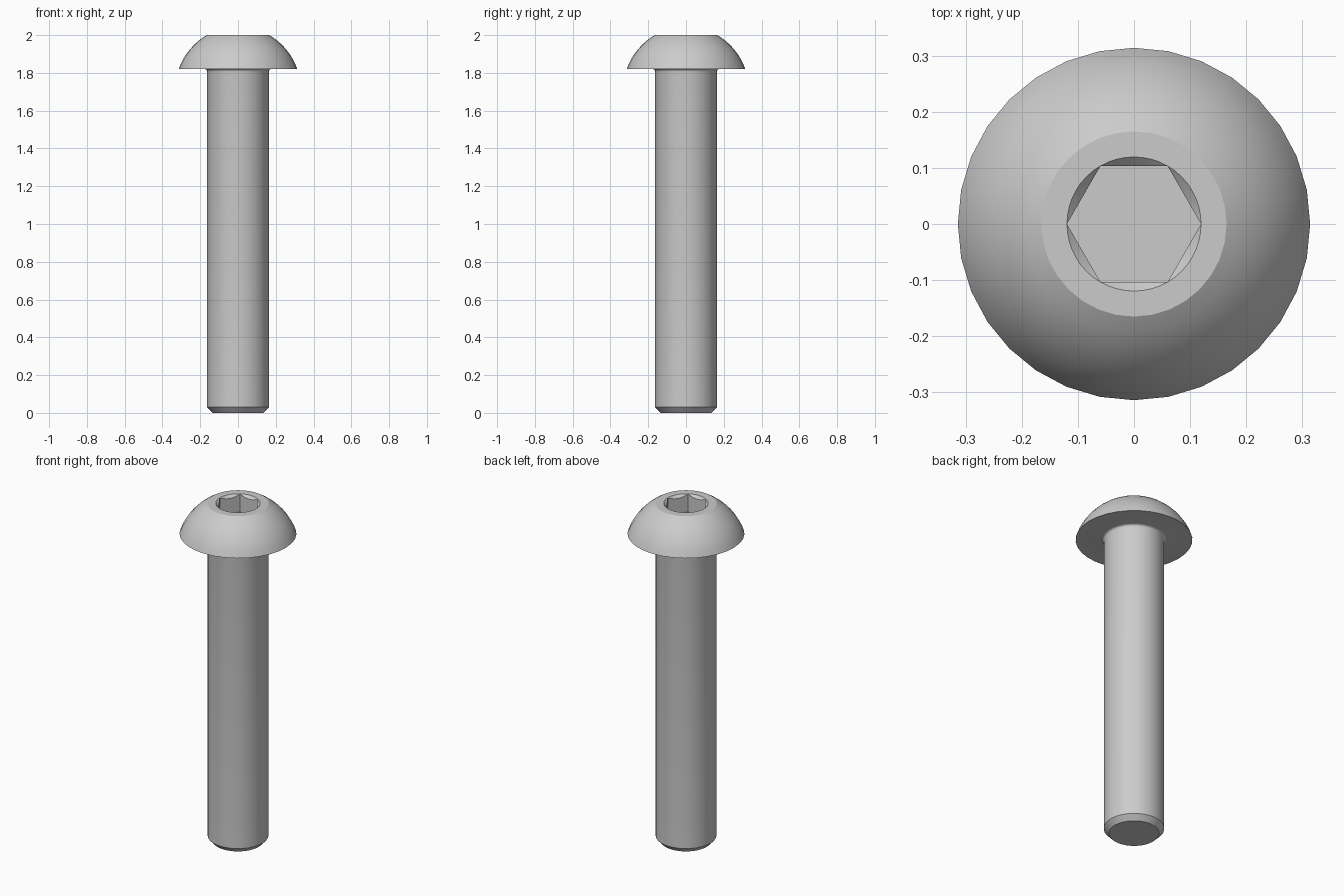
import bpy
import bmesh
from math import sin, cos, pi, sqrt, radians, asin

cube = bpy.data.objects.get("Cube")
if cube:
    bpy.data.objects.remove(cube)

SIDES = 32
HEAD_R, SHAFT_R, TOP_R = 0.314, 0.163, 0.165
HEAD_Z, TOP_Z = 1.82, 2.0
FLAT, CORNER, DEPTH = 0.1035, 0.1195, 0.107   # hex socket
FILLET = 0.014

steel = bpy.data.materials.new("steel grey")
steel.use_nodes = True
steel.diffuse_color = (0.6, 0.6, 0.6, 1)
steel.node_tree.nodes["Principled BSDF"].inputs["Base Color"].default_value = (0.6, 0.6, 0.6, 1)

bm = bmesh.new()


def ring(count, place):
    """Closed ring of vertices; place(angle) gives radius and height."""
    verts = []
    for i in range(count):
        a = 2 * pi * i / count
        r, z = place(a)
        verts.append(bm.verts.new((r * cos(a), r * sin(a), z)))
    return verts


def skin(rings):
    for low, high in zip(rings, rings[1:]):
        n = len(low)
        for i in range(n):
            j = (i + 1) % n
            bm.faces.new((low[i], low[j], high[j], high[i]))


# Shaft with chamfered tip and a fillet under the head
profile = [(0.135, 0), (SHAFT_R, 0.03)]
for i in range(6):
    a = pi / 2 * i / 5
    profile.append((SHAFT_R + FILLET * (1 - cos(a)), HEAD_Z - FILLET * (1 - sin(a))))

# Domed head, an arc of a sphere centred below the head
k = TOP_Z - HEAD_Z
drop = (HEAD_R ** 2 - TOP_R ** 2 - k ** 2) / (2 * k)
dome_r = sqrt(HEAD_R ** 2 + drop ** 2)
a0, a1 = asin(HEAD_R / dome_r), asin(TOP_R / dome_r)
for i in range(9):
    a = a0 + (a1 - a0) * i / 8
    profile.append((dome_r * sin(a), HEAD_Z - drop + dome_r * cos(a)))

body = [ring(SIDES, lambda a, p=p: p) for p in profile]
skin(body)
bm.faces.new(reversed(body[0]))


# Hex socket with a conical lead-in
def hex_r(a):
    return FLAT / cos(a % (pi / 3) - pi / 6)


CORNER = FLAT / cos(pi / 6)
socket = [
    ring(48, lambda a: (CORNER, TOP_Z)),
    ring(48, lambda a: (hex_r(a), TOP_Z - (CORNER - hex_r(a)))),
    ring(48, lambda a: (hex_r(a), TOP_Z - DEPTH)),
]
skin(socket)
bm.faces.new(socket[-1])

# Flat land between the dome and the socket
rim = [bm.edges.get((loop[i - 1], loop[i])) for loop in (body[-1], socket[0]) for i in range(len(loop))]
bmesh.ops.triangle_fill(bm, edges=rim, use_beauty=True, normal=(0, 0, 1))
bmesh.ops.remove_doubles(bm, verts=bm.verts, dist=0.00005)
bmesh.ops.recalc_face_normals(bm, faces=bm.faces)

mesh = bpy.data.meshes.new("screw")
bm.to_mesh(mesh)
bm.free()
mesh.materials.append(steel)
screw = bpy.data.objects.new("button_head_screw", mesh)
bpy.context.collection.objects.link(screw)

bpy.ops.object.select_all(action="DESELECT")
screw.select_set(True)
bpy.context.view_layer.objects.active = screw
bpy.ops.object.shade_smooth_by_angle(angle=radians(25))
